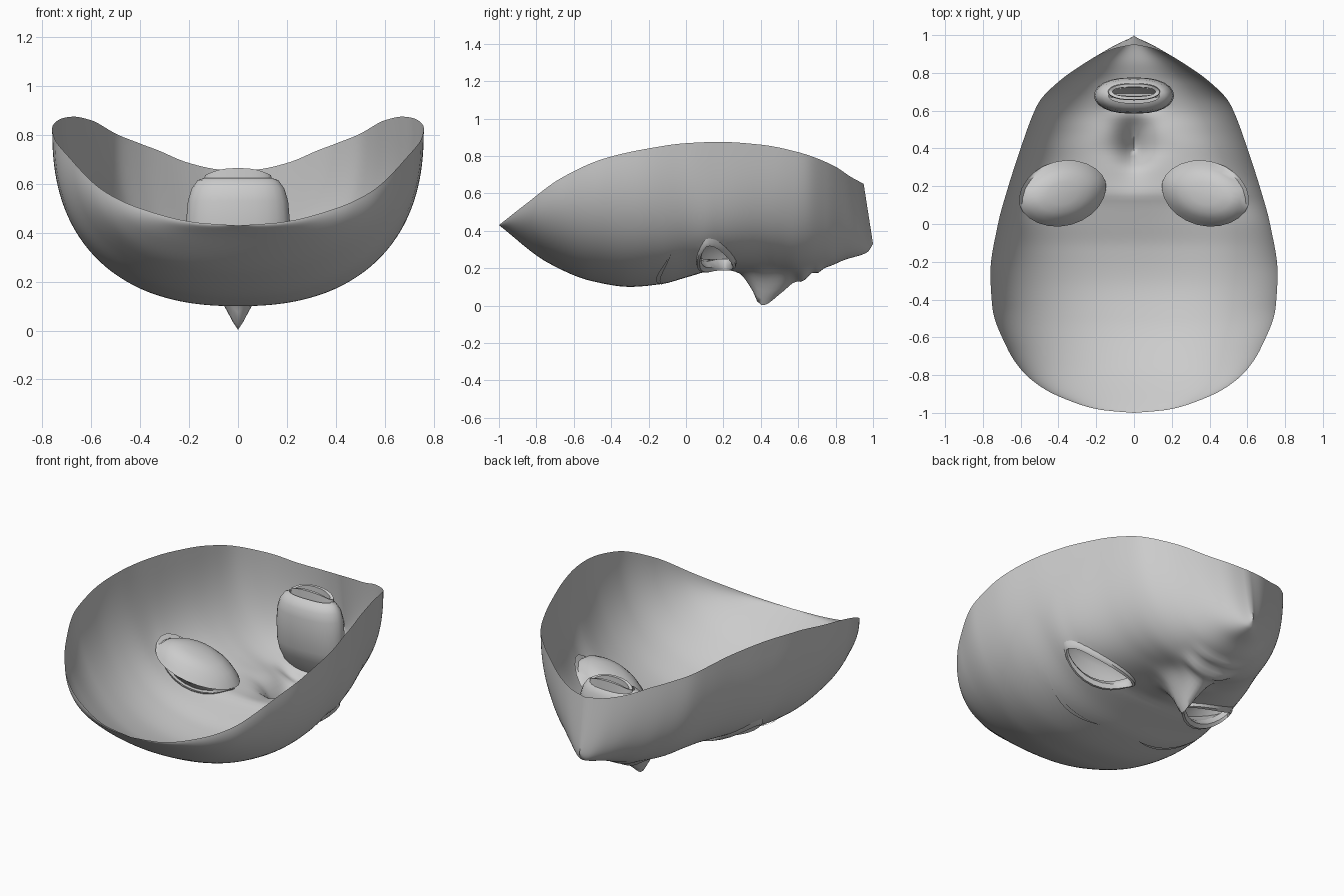
import bpy, bmesh
from math import sin, cos, pi, exp, radians, hypot

if "Cube" in bpy.data.objects:
    bpy.data.objects.remove(bpy.data.objects["Cube"])


def curve(pts):
    """Monotone cubic through (t, value) points."""
    xs, ys = zip(*pts)
    n = len(xs)
    d = [(ys[i + 1] - ys[i]) / (xs[i + 1] - xs[i]) for i in range(n - 1)]
    m = [d[0]] + [2 * a * b / (a + b) if a * b > 0 else 0 for a, b in zip(d, d[1:])] + [d[-1]]

    def f(x):
        x = min(max(x, xs[0]), xs[-1])
        i = max(k for k in range(n - 1) if xs[k] <= x)
        h = xs[i + 1] - xs[i]
        t = (x - xs[i]) / h
        return ((1 + 2 * t) * (1 - t) ** 2 * ys[i] + t * (1 - t) ** 2 * h * m[i]
                + t * t * (3 - 2 * t) * ys[i + 1] + t * t * (t - 1) * h * m[i + 1])
    return f


# Face profiles along y (forehead at -1, chin at +1)
width = curve([(-1, 0), (-.985, .17), (-.94, .33), (-.87, .48), (-.78, .59), (-.66, .67), (-.44, .75),
               (-.26, .76), (0, .72), (.2, .665), (.4, .6), (.55, .547), (.65, .5), (.75, .405), (.84, .295),
               (.92, .185), (.97, .1), (1, 0)])
rim = curve([(-1, .43), (-.86, .54), (-.67, .68), (-.44, .785), (-.2, .84), (0, .868), (.18, .875),
             (.4, .86), (.6, .82), (.8, .745), (.9, .69), (1, .65)])
base = curve([(-1, .43), (-.74, .23), (-.5, .13), (-.3, .10), (-.13, .115), (0, .15), (.1, .18), (.18, .205),
              (.4, .205), (.5, .195), (.6, .18), (.75, .205), (.85, .245), (.97, .285), (1, .33)])
power = curve([(-1, 2), (-.3, 2.35), (0, 2.7), (.17, 3.2), (.4, 2.8), (.7, 2.3), (1, 2.3)])
nose = curve([(.15, 0), (.28, .03), (.35, .115), (.39, .195), (.41, .203), (.5, .135), (.58, .05), (.63, 0)])
nose_width = curve([(.15, .12), (.4, .075), (.63, .11)])
nose_power = curve([(.3, 1.8), (.4, 1.35), (.5, 1.9)])


def surface(x, y, r=None):
    w, n = width(y), power(y)
    if r is None:
        r = min(abs(x) / max(w, 1e-6), 1)
    z = rim(y) - (rim(y) - base(y)) * max(0, 1 - r ** n) ** (1 / n)
    z -= nose(y) * exp(-(abs(x) / nose_width(y)) ** nose_power(y))
    lips = exp(-(x / .15) ** 4)
    z -= lips * (.046 * exp(-((y - .63) / .035) ** 2) + .02 * exp(-((y - .705) / .025) ** 2))
    return z


# Tilted almond eye outline, in the eye's own axes
EX, EY, TILT = .378, .162, radians(-15)


def eye_point(u, v):
    return EX + u * cos(TILT) - v * sin(TILT), EY + u * sin(TILT) + v * cos(TILT)


def eye_local(x, y):
    dx, dy = abs(x) - EX, y - EY
    return dx * cos(TILT) + dy * sin(TILT), -dx * sin(TILT) + dy * cos(TILT)


def almond(t, a, b, p=.25):
    return eye_point(a * cos(t), b * sin(t) * abs(sin(t)) ** p)


def finish(name, bm, angle=50):
    me = bpy.data.meshes.new(name)
    bm.to_mesh(me)
    bm.free()
    ob = bpy.data.objects.new(name, me)
    bpy.context.collection.objects.link(ob)
    bpy.ops.object.select_all(action='DESELECT')
    ob.select_set(True)
    bpy.context.view_layer.objects.active = ob
    bpy.ops.object.shade_smooth_by_angle(angle=radians(angle))
    return ob


def loft(name, rings, cap=False, closed=True, angle=50):
    bm = bmesh.new()
    rows = [[bm.verts.new(p) for p in ring] for ring in rings]
    n = len(rows[0])
    for a, b in zip(rows, rows[1:]):
        for i in range(n if closed else n - 1):
            j = (i + 1) % n
            bm.faces.new((a[i], a[j], b[j], b[i]))
    if cap:
        bm.faces.new(rows[-1])
    bmesh.ops.remove_doubles(bm, verts=bm.verts, dist=.0002)
    bmesh.ops.recalc_face_normals(bm, faces=bm.faces)
    return finish(name, bm, angle)


# Mask shell: sections across x, leaning back at the chin
def mask_shell():
    bm = bmesh.new()
    NY, NX = 110, 44
    rows = []
    for i in range(NY + 1):
        y = -cos(pi * i / NY) * .6 + .4 * (2 * i / NY - 1)
        row = []
        for j in range(-NX, NX + 1):
            r = sin(abs(j) / NX * pi / 2)
            x = width(y) * r * (1 if j > 0 else -1)
            z = surface(x, y, r)
            lean = max(0, (y - .7) / .3) ** 2 * .05
            h = max(0, (z - base(y)) / (rim(y) - base(y) + 1e-6))
            row.append(bm.verts.new((x, y - lean * h, z)))
        rows.append(row)
    for a, b in zip(rows, rows[1:]):
        for j in range(2 * NX):
            bm.faces.new((a[j], b[j], b[j + 1], a[j + 1]))
    # eye openings, edges snapped to the outline
    cut = []
    for f in bm.faces:
        c = f.calc_center_median()
        u, w = eye_local(c.x, c.y)
        if hypot(u / .2, w / .085) < 1:
            cut.append(f)
    bmesh.ops.delete(bm, geom=cut, context='FACES')
    for v in bm.verts:
        u, w = eye_local(v.co.x, v.co.y)
        if v.is_boundary and hypot(u, w) < .26 and abs(w) < .13:
            k = 1 / hypot(u / .2, w / .085)
            x, y = eye_point(u * k, w * k)
            v.co = (x if v.co.x > 0 else -x, y, surface(x, y))
    bmesh.ops.remove_doubles(bm, verts=bm.verts, dist=.0004)
    finish("mask_shell", bm, 60)


mask_shell()

T = [2 * pi * k / 24 for k in range(24)]
for side, label in ((1, "right"), (-1, "left")):
    # eyelids: rolled almond rim
    rings = []
    for a, b, dz in ((.212, .1, .006), (.208, .095, -.018), (.195, .08, -.022), (.185, .07, 0), (.2, .1, .04)):
        rings.append([(side * x, y, surface(x, y) + dz) for x, y in (almond(t, a, b) for t in T)])
    loft(label + "_eyelids", rings)

    # eye socket: flange and rounded dome on the inside
    rings = [rings[-1]]
    for a, b, h in ((.236, .172, .07), (.222, .155, .095), (.19, .13, .13),
                    (.14, .1, .155), (.08, .06, .168), (.02, .015, .172)):
        ring = []
        for t in T:
            x, y = almond(t, a, b, .1)
            z = max(surface(EX, EY) + .32 * (x - EX) + h, surface(x, y) + .025)
            ring.append((side * x, y, z))
        rings.append(ring)
    loft(label + "_eye_socket", rings, cap=True)

    # eyebrow: thin crescent lying on the brow
    strip = []
    for e in (-1, 1):
        line = []
        for k in range(13):
            s = k / 12
            x = .13 + .45 * s
            y = -.125 + .06 * s - .05 * sin(pi * s) + e * .012 * sin(pi * s)
            line.append((side * x, y, surface(x, y) - .007))
        strip.append(line)
    loft(label + "_eyebrow", strip, closed=False)


def oval(a, b, z=None, cy=.68, arch=0):
    ring = []
    for t in T:
        x = a * abs(cos(t)) ** .8 * (1 if cos(t) > 0 else -1)
        y = cy + b * sin(t)
        ring.append((x, y, surface(x, y) + .004 if z is None else z + arch * sin(t) ** 2))
    return ring


# Mouth pocket and the rim at its inner end
loft("mouth_pocket", [oval(.17, .012), oval(.195, .07, .275), oval(.208, .09, .34), oval(.212, .096, .45),
                      oval(.205, .094, .53), oval(.19, .085, .58), oval(.165, .062, .615), oval(.135, .04, .625)])
loft("mouth_inner_rim", [oval(.14, .045, .61, .7), oval(.135, .042, .635, .7, .03),
                         oval(.115, .025, .635, .7, .03), oval(.12, .022, .59, .7)], angle=30)
